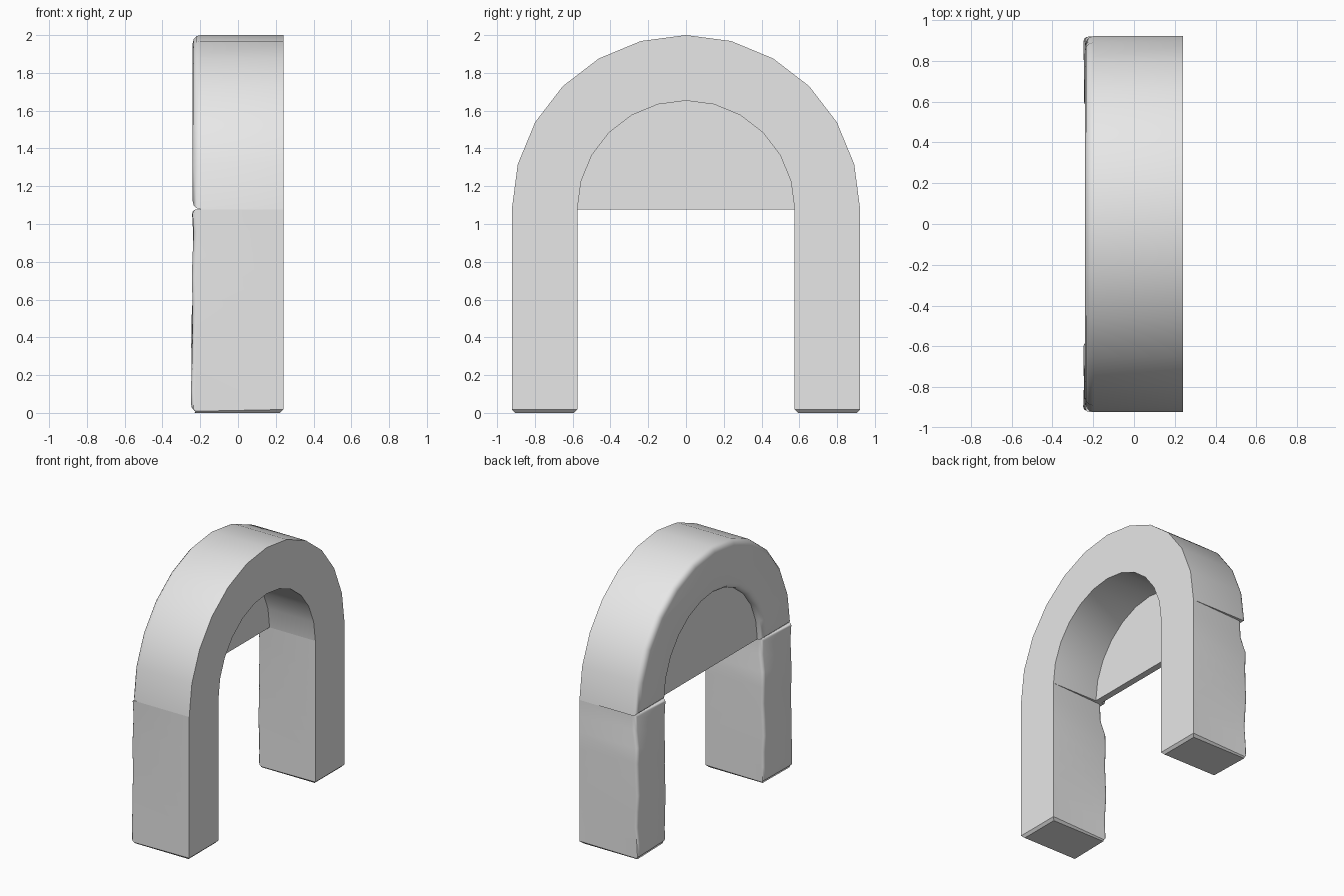
import bpy
import bmesh
import math
from mathutils import Vector, noise

if "Cube" in bpy.data.objects:
    bpy.data.objects.remove(bpy.data.objects["Cube"], do_unlink=True)

OUTER, INNER, SPRING = 0.922, 0.575, 1.078
BACK, FLAT = -0.24, 0.24

stone = bpy.data.materials.new("grey stone")
stone.use_nodes = True
stone.diffuse_color = (0.8, 0.8, 0.8, 1)
stone.node_tree.nodes["Principled BSDF"].inputs["Base Color"].default_value = (0.8, 0.8, 0.8, 1)


def arc(radius, steps=12):
    return [(radius * math.cos(math.pi * i / steps),
             SPRING + radius * math.sin(math.pi * i / steps)) for i in range(steps + 1)]


def prism(points, x0, x1):
    """Extrude a closed (y, z) outline along x."""
    bm = bmesh.new()
    face = bm.faces.new([bm.verts.new((x0, y, z)) for y, z in points])
    grown = bmesh.ops.extrude_face_region(bm, geom=[face])["geom"]
    bmesh.ops.translate(bm, vec=(x1 - x0, 0, 0),
                        verts=[v for v in grown if isinstance(v, bmesh.types.BMVert)])
    bmesh.ops.recalc_face_normals(bm, faces=bm.faces)
    return bm


def bevel(bm, rule, size, segments):
    edges = [e for e in bm.edges if all(rule(v.co) for v in e.verts)]
    bmesh.ops.bevel(bm, geom=edges, offset=size, segments=segments,
                    profile=0.5, affect='EDGES', clamp_overlap=True)


def finish(bm, name, angle=40):
    bmesh.ops.recalc_face_normals(bm, faces=bm.faces)
    mesh = bpy.data.meshes.new(name)
    bm.to_mesh(mesh)
    bm.free()
    mesh.materials.append(stone)
    obj = bpy.data.objects.new(name, mesh)
    bpy.context.collection.objects.link(obj)
    bpy.ops.object.select_all(action='DESELECT')
    obj.select_set(True)
    bpy.context.view_layer.objects.active = obj
    bpy.ops.object.shade_smooth_by_angle(angle=math.radians(angle))
    return obj


# Arch ring, softened only along its -x rim
ring = prism(arc(OUTER) + arc(INNER)[::-1], BACK, FLAT)
bevel(ring, lambda c: c.x < BACK + 0.001, 0.042, 3)
finish(ring, "arch_ring")

# Thin panel filling the head of the arch
finish(prism(arc(INNER + 0.005), -0.19, -0.14), "arch_panel")


# Worn legs, chipped under the arch
def leg(name, side, chip_y):
    low, high = sorted((side * INNER, side * OUTER))
    bm = prism([(low, 0), (high, 0), (high, SPRING), (low, SPRING)], BACK, FLAT)
    bevel(bm, lambda c: c.z < 0.001 and c.x < FLAT + 1, 0.018, 1)
    bevel(bm, lambda c: c.x < BACK + 0.001, 0.04, 3)
    for i in range(1, 9):
        bmesh.ops.bisect_plane(bm, geom=bm.verts[:] + bm.edges[:] + bm.faces[:],
                               plane_co=(0, 0, SPRING * i / 9), plane_no=(0, 0, 1))
    for v in bm.verts:
        if v.co.x > -0.17:
            continue
        wear = noise.noise(Vector((side * 3, v.co.y * 5, v.co.z * 4)))
        v.co.x += 0.012 * wear
        # Corner chip fades out below the joint
        near = max(0, 1 - abs(v.co.y - chip_y) / 0.12) * max(0, 1 - abs(v.co.z - 1.02) / 0.18)
        v.co.x += 0.05 * near
        v.co.y -= 0.03 * near * (1 if chip_y > (low + high) / 2 else -1)
    finish(bm, name)


leg("back_leg", 1, OUTER)
leg("front_leg", -1, -INNER)
